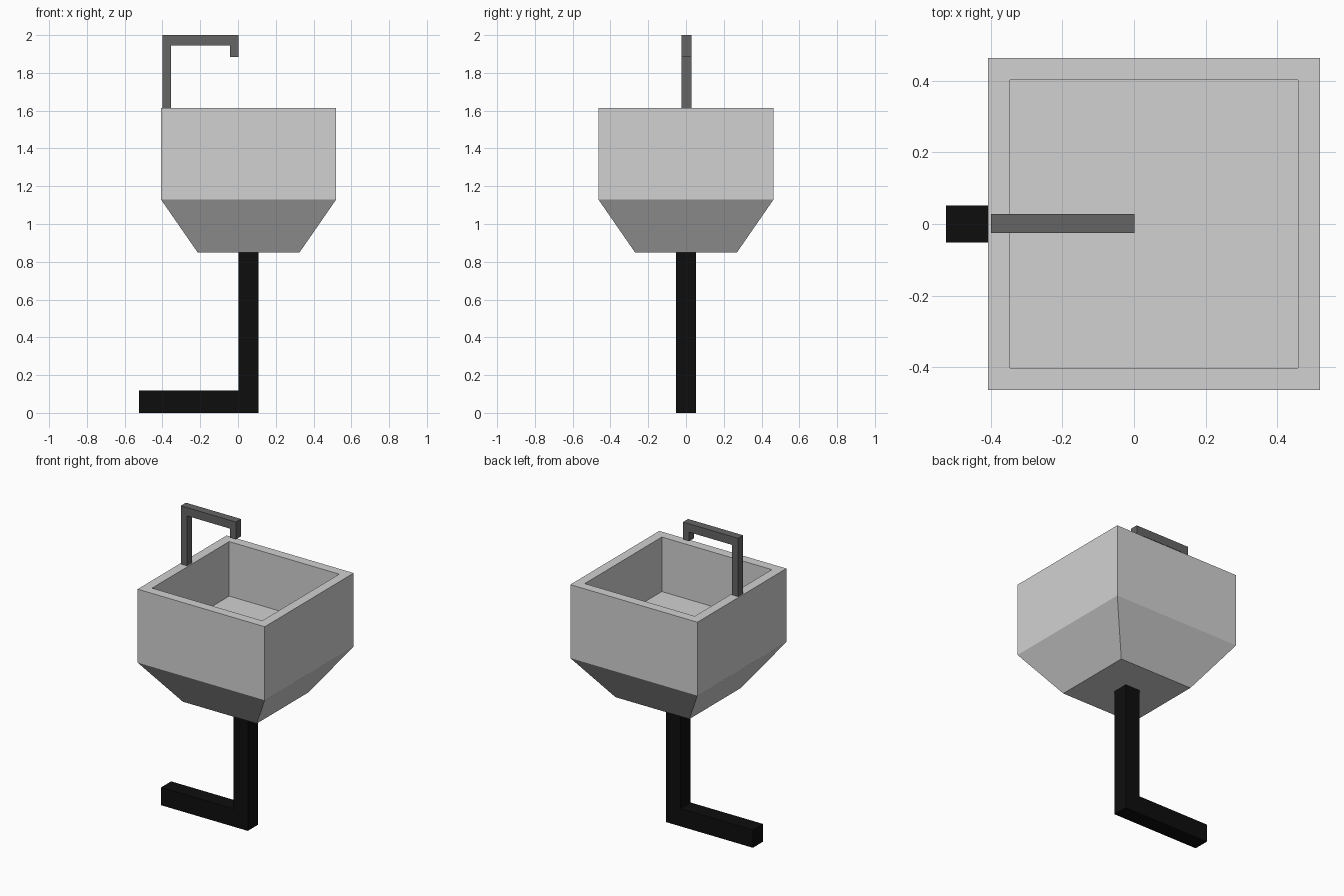
import bpy
import bmesh

if "Cube" in bpy.data.objects:
    bpy.data.objects.remove(bpy.data.objects["Cube"], do_unlink=True)


def make_material(name, value):
    mat = bpy.data.materials.new(name)
    mat.use_nodes = True
    colour = (value, value, value, 1.0)
    mat.diffuse_color = colour
    mat.node_tree.nodes["Principled BSDF"].inputs["Base Color"].default_value = colour
    return mat


def finish(name, bm, mat):
    bmesh.ops.recalc_face_normals(bm, faces=bm.faces[:])
    mesh = bpy.data.meshes.new(name)
    bm.to_mesh(mesh)
    bm.free()
    mesh.materials.append(mat)
    obj = bpy.data.objects.new(name, mesh)
    bpy.context.scene.collection.objects.link(obj)
    return obj


def extruded_profile(name, outline, y_min, y_max, mat):
    """Extrude an (x, z) outline along y."""
    bm = bmesh.new()
    face = bm.faces.new([bm.verts.new((x, y_min, z)) for x, z in outline])
    result = bmesh.ops.extrude_face_region(bm, geom=[face])
    moved = [v for v in result["geom"] if isinstance(v, bmesh.types.BMVert)]
    bmesh.ops.translate(bm, verts=moved, vec=(0, y_max - y_min, 0))
    return finish(name, bm, mat)


def square_loft(name, centre_x, sections, mat):
    """Join square sections given as (half width, height), capping both ends."""
    bm = bmesh.new()
    rings = []
    for half, z in sections:
        corners = [(-half, -half), (half, -half), (half, half), (-half, half)]
        rings.append([bm.verts.new((centre_x + x, y, z)) for x, y in corners])
    for low, high in zip(rings, rings[1:]):
        for i in range(4):
            j = (i + 1) % 4
            bm.faces.new((low[i], low[j], high[j], high[i]))
    bm.faces.new(rings[0])
    bm.faces.new(rings[-1])
    return finish(name, bm, mat)


light_grey = make_material("light grey", 0.64)
dark_grey = make_material("dark grey", 0.13)
black = make_material("black", 0.0043)

# Basin: tapered underside, upright walls, flat rim and hollow interior
square_loft("basin", 0.056,
            [(0.27, 0.85), (0.464, 1.13), (0.464, 1.615),
             (0.402, 1.615), (0.402, 1.255)], light_grey)

# Hooked tap standing on the rim
extruded_profile("tap",
                 [(-0.40, 1.615), (-0.355, 1.615), (-0.355, 1.945), (-0.042, 1.945),
                  (-0.042, 1.885), (0.002, 1.885), (0.002, 2.0), (-0.40, 2.0)],
                 -0.025, 0.028, dark_grey)

# L-shaped drain pipe under the basin
extruded_profile("drain_pipe",
                 [(-0.525, 0), (0.108, 0), (0.108, 0.85), (0.002, 0.85),
                  (0.002, 0.118), (-0.525, 0.118)],
                 -0.052, 0.052, black)
